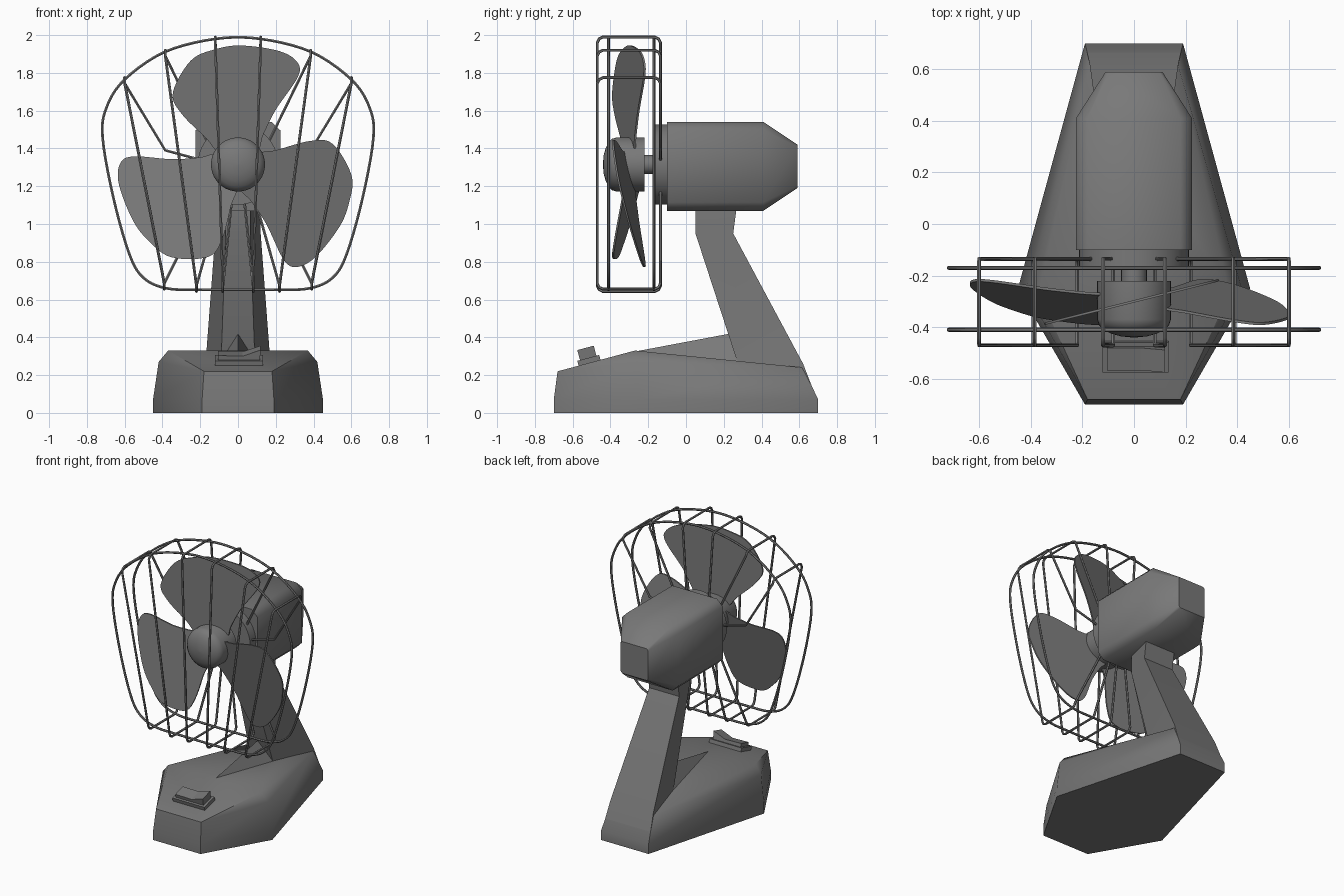
import bpy, bmesh, math
from mathutils import Vector, Matrix

if "Cube" in bpy.data.objects:
    bpy.data.objects.remove(bpy.data.objects["Cube"], do_unlink=True)

grey = bpy.data.materials.new("dark_grey")
grey.use_nodes = True
grey.diffuse_color = (0.19, 0.19, 0.19, 1)
grey.node_tree.nodes["Principled BSDF"].inputs["Base Color"].default_value = grey.diffuse_color

AXIS_Z = 1.315


def finish(obj, angle=50):
    obj.data.materials.append(grey)
    bpy.ops.object.select_all(action="DESELECT")
    bpy.context.view_layer.objects.active = obj
    obj.select_set(True)
    if obj.type == "CURVE":
        bpy.ops.object.convert(target="MESH")
    bpy.ops.object.shade_smooth_by_angle(angle=math.radians(angle))
    return obj


def mesh_object(name, verts, faces, angle=50):
    bm = bmesh.new()
    vs = [bm.verts.new(v) for v in verts]
    for f in faces:
        bm.faces.new([vs[i] for i in f])
    bmesh.ops.recalc_face_normals(bm, faces=bm.faces)
    mesh = bpy.data.meshes.new(name)
    bm.to_mesh(mesh)
    bm.free()
    obj = bpy.data.objects.new(name, mesh)
    bpy.context.collection.objects.link(obj)
    return finish(obj, angle)


def loft(name, rings, angle=50):
    n = len(rings[0])
    verts = [v for ring in rings for v in ring]
    faces = [list(range(n)), list(range(len(verts) - n, len(verts)))]
    for r in range(len(rings) - 1):
        for i in range(n):
            j = (i + 1) % n
            faces.append([r * n + i, r * n + j, (r + 1) * n + j, (r + 1) * n + i])
    return mesh_object(name, verts, faces, angle)


def lathe(name, profile, segments=40):
    """Rings of (y, radius) turned about the fan axis."""
    turns = [math.tau * k / segments for k in range(segments)]
    return loft(name, [[(r * math.cos(a), y, AXIS_Z + r * math.sin(a)) for a in turns]
                       for y, r in profile], 40)


def smooth_loop(points, steps=6):
    """Closed Catmull-Rom loop through the points."""
    pts = [Vector(p) for p in points]
    out = []
    for i in range(len(pts)):
        a, b, c, d = (pts[(i + k - 1) % len(pts)] for k in range(4))
        for s in range(steps):
            t = s / steps
            out.append(0.5 * (2 * b + (c - a) * t + (2 * a - 5 * b + 4 * c - d) * t * t
                              + (3 * b - a - 3 * c + d) * t ** 3))
    return out


def wire(name, points, closed=False, radius=0.008):
    curve = bpy.data.curves.new(name, "CURVE")
    curve.dimensions = "3D"
    curve.bevel_depth = radius
    curve.bevel_resolution = 1
    curve.use_fill_caps = True
    spline = curve.splines.new("POLY")
    spline.points.add(len(points) - 1)
    for p, co in zip(spline.points, points):
        p.co = (*co, 1)
    spline.use_cyclic_u = closed
    obj = bpy.data.objects.new(name, curve)
    bpy.context.collection.objects.link(obj)
    return finish(obj)


# Base: hexagonal foot with a sloping, bevelled top
def hexagon(front, middle, back):
    half = [front, middle, back]
    return half + [(-x, y, z) for x, y, z in reversed(half)]


front, back = (0.18, -0.68, 0.22), (0.17, 0.62, 0.24)
foot = [hexagon((0.19, -0.70, z), (0.45, -0.25, z), (0.19, 0.70, z)) for z in (0, 0.07)]
shoulder = hexagon(front, (0.42, -0.26, 0.27), back)
crown = [(0.37, -0.27, 0.33), (-0.37, -0.27, 0.33)]
verts = foot[0] + foot[1] + shoulder + crown
faces = [list(range(6))]
for r in (0, 6):
    for i in range(6):
        j = (i + 1) % 6
        faces.append([r + i, r + j, r + 6 + j, r + 6 + i])
faces += [[12, 13, 18], [13, 14, 18], [17, 16, 19], [16, 15, 19],
          [12, 18, 19, 17], [18, 14, 15, 19]]
mesh_object("base", verts, faces)

# Arm: leaning neck, narrower at the front
arm = [(0.10, 0.69, 0.08, 0.09, 0.187), (0.275, 0.62, 0.26, 0.09, 0.172),
       (0.05, 0.25, 0.95, 0.065, 0.12), (0.05, 0.27, 1.10, 0.065, 0.12)]
loft("arm", [[(-wf, yf, z), (wf, yf, z), (wb, yb, z), (-wb, yb, z)]
             for yf, yb, z, wf, wb in arm], 30)

# Wedge rib running from the base top up to the arm
mesh_object("arm_rib", [(0, -0.27, 0.325), (0.095, 0.28, 0.27), (-0.095, 0.28, 0.27), (0, 0.235, 0.42)],
            [[0, 1, 3], [0, 3, 2], [1, 2, 3], [0, 2, 1]], 20)


# Motor housing with tapered rear
def octagon(y, w, h, cut):
    quarter = [(w, h - cut), (w - cut, h)]
    pts = quarter + [(-x, z) for x, z in reversed(quarter)]
    pts += [(-x, -z) for x, z in pts]
    return [(x, y, 1.305 + z) for x, z in pts]


loft("motor_housing", [octagon(-0.10, 0.225, 0.235, 0.045), octagon(0.41, 0.225, 0.235, 0.045),
                       octagon(0.59, 0.11, 0.115, 0.012)])
lathe("motor_collar", [(-0.165, 0.19), (-0.165, 0.213), (-0.09, 0.213)])
lathe("shaft", [(-0.23, 0.05), (-0.15, 0.05)], 24)

# Hub with domed nose
dome = [(-0.37 - 0.07 * math.sin(a), 0.143 * math.cos(a))
        for a in (math.radians(d) for d in (88, 70, 52, 35, 18, 0))]
lathe("hub", dome + [(-0.22, 0.143)])

# Three pitched blades
outline = [(-0.09, 0.06), (-0.17, 0.14), (-0.30, 0.27), (-0.345, 0.38), (-0.25, 0.55),
           (-0.12, 0.61), (0.02, 0.63), (0.22, 0.60), (0.315, 0.54), (0.315, 0.46),
           (0.20, 0.29), (0.135, 0.16), (0.09, 0.06)]
shape = smooth_loop([(x, -0.30 + 0.25 * x, z) for x, z in outline])
for k in range(3):
    spin = Matrix.Translation((0, 0, AXIS_Z)) @ Matrix.Rotation(math.tau * k / 3, 4, "Y")
    loft("blade_%d" % (k + 1), [[spin @ (p + Vector((0, dy, 0))) for p in shape]
                                for dy in (-0.005, 0.005)])

# Cage hoops
hoop = [(0.12, 1.98), (0.39, 1.91), (0.60, 1.765), (0.695, 1.62), (0.717, 1.46),
        (0.66, 1.14), (0.575, 0.84), (0.50, 0.715), (0.38, 0.66), (0.20, 0.652)]
hoop += [(-x, z) for x, z in reversed(hoop)]
for name, y in (("front_hoop", -0.41), ("rear_hoop", -0.17)):
    wire(name, smooth_loop([(x, y, z) for x, z in hoop], 5), True)

# Cage bars: top x, top z, bottom x, bottom z, then rear paths to the collar
bars = [
    (0.12, 1.99, 0.08, 0.643, [(0.09, 1.50)], [(0.035, 1.11)]),
    (0.385, 1.92, 0.22, 0.643, [(0.165, 1.44)], [(0.09, 1.13)]),
    (0.60, 1.775, 0.39, 0.655, [(0.20, 1.34), (0.385, 1.39)], [(0.15, 1.17)]),
]
Y_FRONT, Y_REAR, R = -0.47, -0.135, 0.03
for side, label in ((1, "left"), (-1, "right")):
    for i, (xt, zt, xb, zb, upper, lower) in enumerate(bars):
        path = [(x, Y_REAR, z) for x, z in upper]
        path += [(xt, Y_REAR, zt - R), (xt, Y_REAR - R / 3, zt - R / 3), (xt, Y_REAR - R, zt),
                 (xt, Y_FRONT + R, zt), (xt, Y_FRONT + R / 3, zt - R / 3), (xt, Y_FRONT, zt - R),
                 (xb, Y_FRONT, zb + R), (xb, Y_FRONT + R / 3, zb + R / 3), (xb, Y_FRONT + R, zb),
                 (xb, Y_REAR - R, zb), (xb, Y_REAR - R / 3, zb + R / 3), (xb, Y_REAR, zb + R)]
        path += [(x, Y_REAR, z) for x, z in lower]
        wire("cage_bar_%s_%d" % (label, i + 1), [(side * x, y, z) for x, y, z in path])

# Rocker switch lying on the sloping front of the base
tilt = Matrix.Translation((0.005, -0.51, 0.262)) @ Matrix.Rotation(math.radians(15), 4, "X")
plate = [(-0.128, -0.06), (0.128, -0.06), (0.128, 0.06), (-0.128, 0.06)]
loft("switch_plate", [[tilt @ Vector((x, y, z)) for x, y in plate] for z in (-0.02, 0.03)], 20)
rocker = [(-0.11, 0.02), (0.11, 0.02), (0.115, 0.085), (0.02, 0.052), (-0.11, 0.055)]
loft("switch_rocker", [[tilt @ Vector((x, y, z)) for x, z in rocker] for y in (-0.045, 0.045)], 15)
